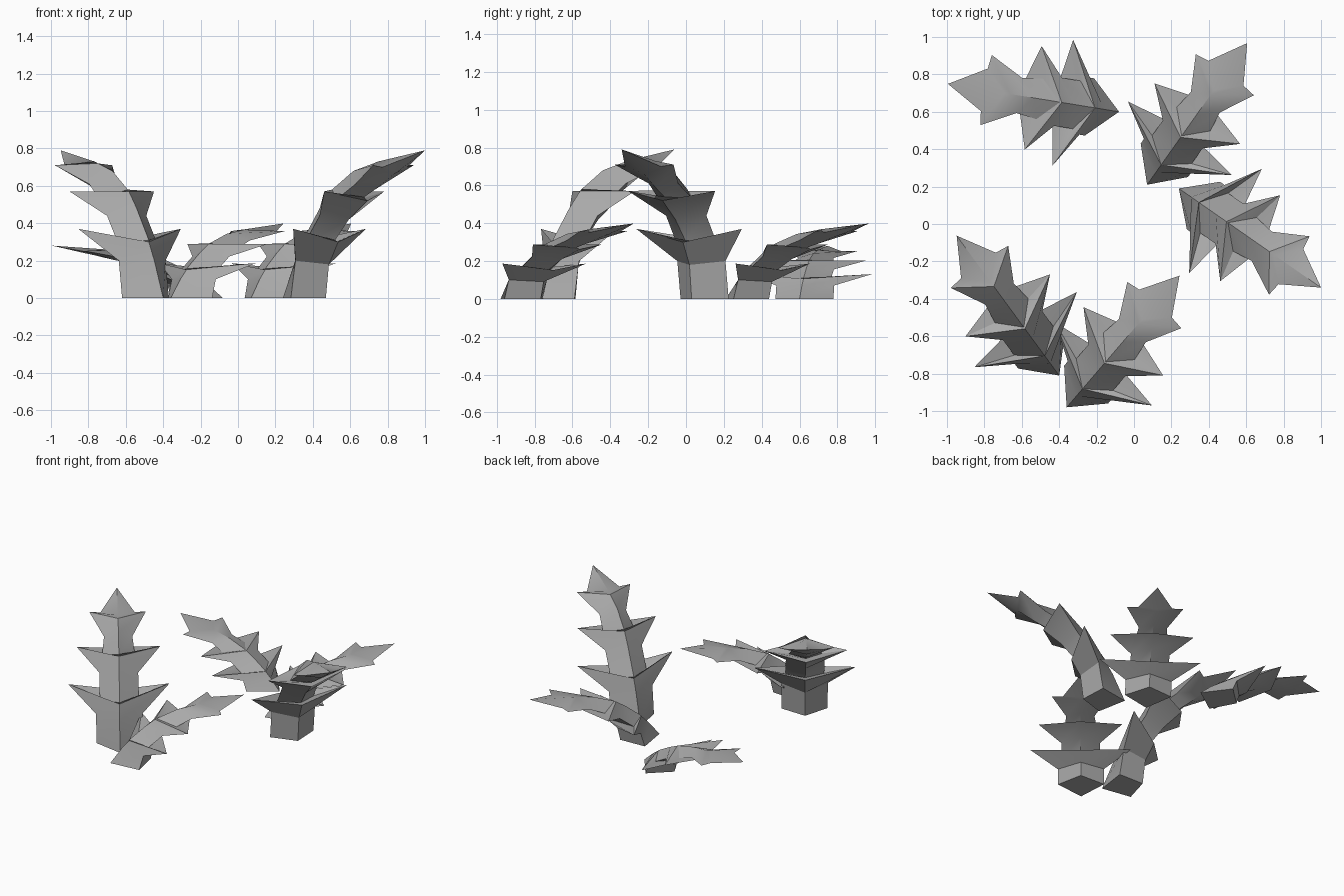
import bpy
import bmesh
import math
from mathutils import Vector

default_cube = bpy.data.objects.get("Cube")
if default_cube:
    bpy.data.objects.remove(default_cube, do_unlink=True)


def make_material(name, colour):
    material = bpy.data.materials.new(name)
    material.use_nodes = True
    material.diffuse_color = colour
    material.node_tree.nodes["Principled BSDF"].inputs["Base Color"].default_value = colour
    return material


leaf_grey = make_material("leaf grey", (0.4, 0.4, 0.4, 1))

# Leaf cross-sections: ridge (reach, height), keel (reach, height),
# side corner (reach, height, half width); every wide one is a pair of thorns
SECTIONS = [
    ((0, 0), (.28, 0), (.16, 0, .155)),
    ((.08, .2), (.3, .18), (.19, .2, .155)),
    ((.13, .3), (.36, .3), (.304, .37, .34)),
    ((.13, .31), (.34, .31), (.23, .29, .13)),
    ((.24, .48), (.43, .42), (.33, .44, .13)),
    ((.31, .57), (.55, .52), (.465, .57, .28)),
    ((.32, .58), (.53, .54), (.43, .53, .11)),
    ((.46, .68), (.6, .58), (.54, .61, .095)),
    ((.59, .72), (.72, .66), (.72, .71, .19)),
    ((.62, .73), (.74, .67), (.73, .7, .115)),
]
TIP = (.927, .79)


def make_leaf(name, heel, point, height_scale):
    """Loft a thorny four-sided leaf from its heel towards its point."""
    start = Vector((heel[0], heel[1], 0))
    forward = (Vector((point[0], point[1], 0)) - start).normalized()
    sideways = Vector((-forward.y, forward.x, 0))
    bm = bmesh.new()

    def corner(reach, height, offset=0):
        position = start + forward * reach + sideways * offset
        position.z = height * height_scale
        return bm.verts.new(position)

    rings = []
    for ridge, keel, (reach, height, width) in SECTIONS:
        rings.append([
            corner(*ridge),
            corner(reach, height, -width),
            corner(*keel),
            corner(reach, height, width),
        ])

    # Base cap, side walls and pointed end
    bm.faces.new(rings[0])
    for lower, upper in zip(rings, rings[1:]):
        for i in range(4):
            j = (i + 1) % 4
            bm.faces.new((lower[i], lower[j], upper[j], upper[i]))
    tip = corner(*TIP)
    for i in range(4):
        bm.faces.new((rings[-1][i], rings[-1][(i + 1) % 4], tip))
    bmesh.ops.recalc_face_normals(bm, faces=bm.faces)

    mesh = bpy.data.meshes.new(name)
    bm.to_mesh(mesh)
    bm.free()
    mesh.materials.append(leaf_grey)
    leaf = bpy.data.objects.new(name, mesh)
    bpy.context.collection.objects.link(leaf)

    # Soft shading with sharp ridges
    bpy.ops.object.select_all(action="DESELECT")
    leaf.select_set(True)
    bpy.context.view_layer.objects.active = leaf
    bpy.ops.object.shade_smooth_by_angle(angle=math.radians(30))


# Ring of leaves, from tall to nearly flat
make_leaf("tall_leaf_right", (-.4, -.81), (-.95, -.06), 1)
make_leaf("tall_leaf_left", (.24, .19), (1, -.34), 1)
make_leaf("low_leaf_front", (-.36, -.98), (.24, -.28), .505)
make_leaf("low_leaf_back", (.07, .21), (.6, .96), .505)
make_leaf("flat_leaf_back", (-.08, .6), (-1, .75), .355)
